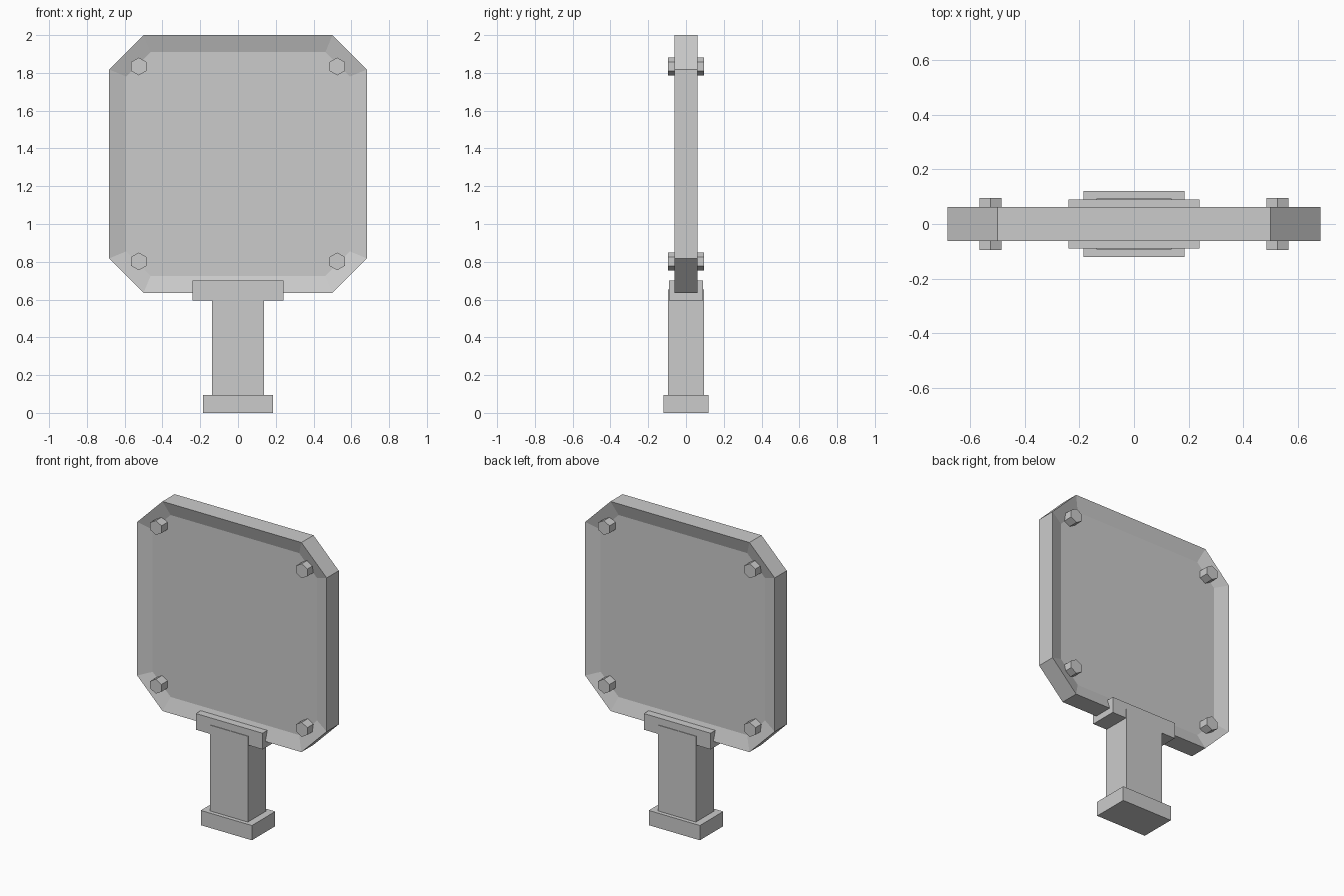
import bpy, bmesh, math
from mathutils import Matrix

if "Cube" in bpy.data.objects:
    bpy.data.objects.remove(bpy.data.objects["Cube"])


def finish(bm, name):
    bmesh.ops.recalc_face_normals(bm, faces=bm.faces[:])
    mesh = bpy.data.meshes.new(name)
    bm.to_mesh(mesh)
    bm.free()
    obj = bpy.data.objects.new(name, mesh)
    bpy.context.collection.objects.link(obj)
    return obj


def box(name, half_x, half_y, z0, z1):
    bm = bmesh.new()
    m = Matrix.Translation((0, 0, (z0 + z1) / 2)) @ Matrix.Diagonal((2 * half_x, 2 * half_y, z1 - z0, 1))
    bmesh.ops.create_cube(bm, size=1, matrix=m)
    return finish(bm, name)


HALF, CUT, THICK, MID = 0.682, 0.50, 0.062, 1.318

# Octagonal head: chamfered square prism with a dished panel on both faces
bm = bmesh.new()
outline = [(CUT, -HALF), (HALF, -CUT), (HALF, CUT), (CUT, HALF),
           (-CUT, HALF), (-HALF, CUT), (-HALF, -CUT), (-CUT, -HALF)]
front = bm.faces.new([bm.verts.new((x, -THICK, MID + z)) for x, z in outline])
ext = bmesh.ops.extrude_face_region(bm, geom=[front], use_keep_orig=True)
moved = [g for g in ext["geom"] if isinstance(g, bmesh.types.BMVert)]
bmesh.ops.translate(bm, verts=moved, vec=(0, 2 * THICK, 0))
bmesh.ops.recalc_face_normals(bm, faces=bm.faces[:])
bm.normal_update()
panels = [f for f in bm.faces if abs(f.normal.y) > 0.9]
bmesh.ops.inset_individual(bm, faces=panels, thickness=0.09, depth=-0.03, use_even_offset=True)
finish(bm, "head_plate")

# Handle stack
box("collar", 0.24, 0.09, 0.595, 0.70)
box("handle", 0.137, 0.094, 0.05, 0.654)
box("pommel", 0.184, 0.12, 0.0, 0.096)

# Hexagonal bolts through the four corners
for sx, side in ((-1, "left"), (1, "right")):
    for sz, level in ((-1, "lower"), (1, "upper")):
        bm = bmesh.new()
        m = Matrix.Translation((sx * 0.525, 0, MID + sz * 0.516)) @ Matrix.Rotation(math.pi / 2, 4, 'X')
        bmesh.ops.create_cone(bm, cap_ends=True, segments=6, radius1=0.047,
                              radius2=0.047, depth=0.19, matrix=m)
        finish(bm, f"bolt_{level}_{side}")
